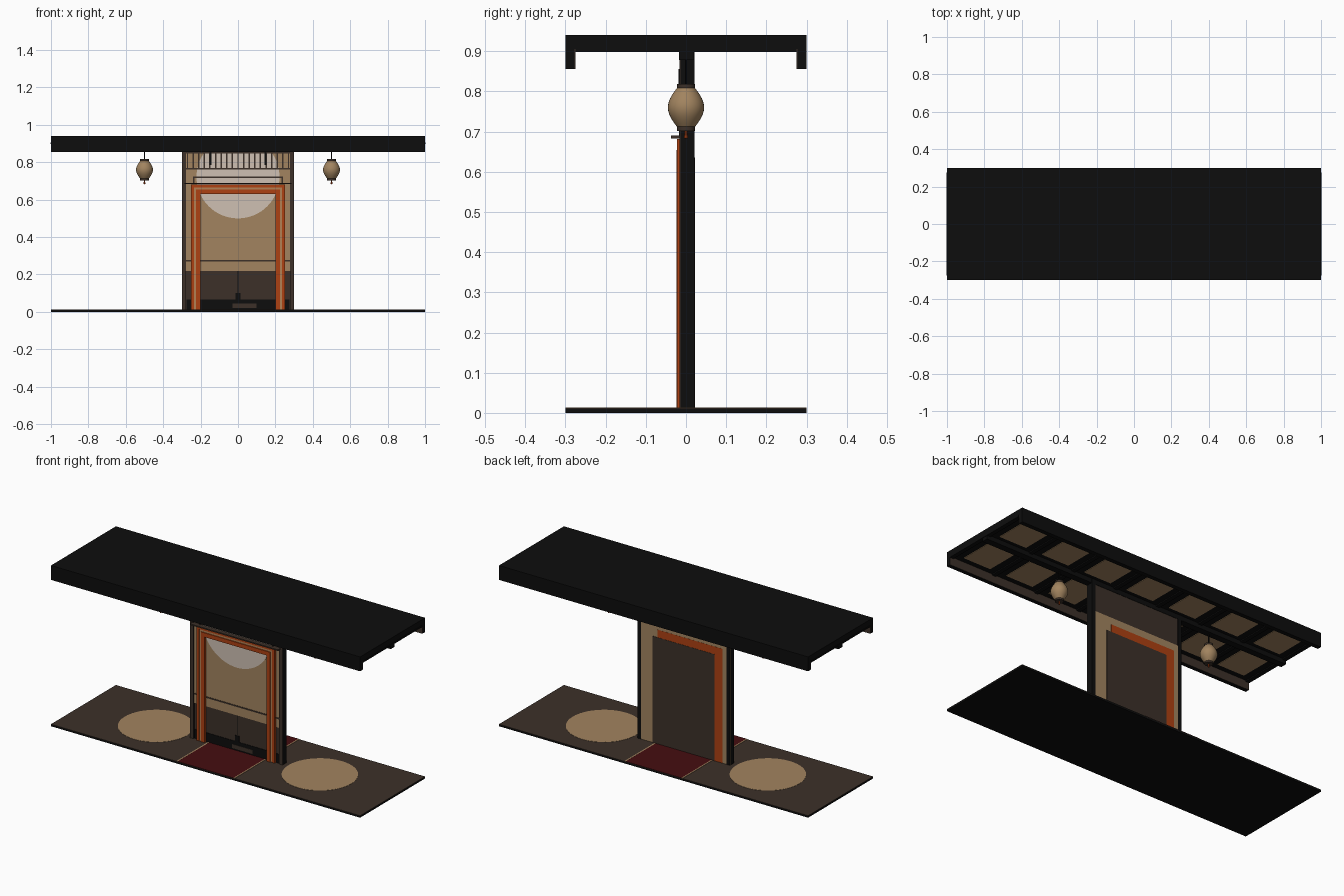
import bpy, bmesh, math

cube = bpy.data.objects.get("Cube")
if cube:
    bpy.data.objects.remove(cube)


def material(name, rgb):
    m = bpy.data.materials.new(name)
    m.use_nodes = True
    col = (*rgb, 1)
    m.diffuse_color = col
    m.node_tree.nodes["Principled BSDF"].inputs["Base Color"].default_value = col
    return m


BLACK = material("black lacquer", (0.004, 0.004, 0.004))
BROWN = material("dark brown wood", (0.045, 0.030, 0.022))
TAN = material("tan paper", (0.36, 0.23, 0.115))
PALE = material("pale moon", (0.62, 0.53, 0.45))
ORANGE = material("burnt orange", (0.42, 0.053, 0.006))
RED = material("deep red", (0.06, 0.004, 0.005))
OLD_GOLD = material("old gold trim", (0.45, 0.22, 0.09))


def finish(name, bm, mat):
    bmesh.ops.recalc_face_normals(bm, faces=bm.faces)
    me = bpy.data.meshes.new(name)
    bm.to_mesh(me)
    bm.free()
    me.materials.append(mat)
    ob = bpy.data.objects.new(name, me)
    bpy.context.collection.objects.link(ob)
    return ob


def box(name, xs, ys, zs, mat):
    bm = bmesh.new()
    bmesh.ops.create_cube(bm, size=1)
    for v in bm.verts:
        v.co = [r[0] if c < 0 else r[1] for c, r in zip(v.co, (xs, ys, zs))]
    return finish(name, bm, mat)


def prism(name, points, offset, mat):
    """Extrude a flat outline by an offset vector."""
    bm = bmesh.new()
    face = bm.faces.new([bm.verts.new(p) for p in points])
    new = bmesh.ops.extrude_face_region(bm, geom=[face])["geom"]
    bmesh.ops.translate(bm, vec=offset, verts=[v for v in new if isinstance(v, bmesh.types.BMVert)])
    return finish(name, bm, mat)


def lathe(name, profile, x, mat, steps=32):
    """Turn (radius, height) points around a vertical axis at x."""
    bm = bmesh.new()
    vs = [bm.verts.new((x + r, 0, z)) for r, z in profile]
    edges = [bm.edges.new(pair) for pair in zip(vs, vs[1:])]
    bmesh.ops.spin(bm, geom=vs + edges, cent=(x, 0, 0), axis=(0, 0, 1), angle=math.tau, steps=steps)
    bmesh.ops.remove_doubles(bm, verts=bm.verts, dist=0.0001)
    ob = finish(name, bm, mat)
    for o in bpy.context.selected_objects:
        o.select_set(False)
    bpy.context.view_layer.objects.active = ob
    ob.select_set(True)
    bpy.ops.object.shade_smooth_by_angle(angle=math.radians(40))
    return ob


def arch(name, outer, inner, ys, top, mat):
    """Square doorway surround standing on the floor, as one U-shaped outline."""
    low = top - (outer - inner)
    pts = [(-outer, 0.012), (-outer, top), (outer, top), (outer, 0.012),
           (inner, 0.012), (inner, low), (-inner, low), (-inner, 0.012)]
    prism(name, [(x, ys[0], z) for x, z in pts], (0, ys[1] - ys[0], 0), mat)


# Floor with round mats and runner
box("floor_base", (-1, 1), (-0.3, 0.3), (0, 0.010), BLACK)
box("floor_top", (-1, 1), (-0.3, 0.3), (0.010, 0.012), BROWN)
box("runner", (-0.18, 0.18), (-0.3, 0.3), (0.012, 0.0135), RED)
for side, s in (("left", 1), ("right", -1)):
    ring = [(0.53 * s + 0.203 * math.cos(a), 0.203 * math.sin(a), 0.012)
            for a in (math.tau * i / 48 for i in range(48))]
    prism(f"{side}_round_mat", ring, (0, 0, 0.0012), TAN)
    box(f"{side}_runner_trim", sorted((0.18 * s, 0.188 * s)), (-0.3, 0.3), (0.012, 0.0138), TAN)

# Roof slab, eaves and coffered ceiling
box("roof_slab", (-1, 1), (-0.3, 0.3), (0.905, 0.94), BLACK)
for side, s in (("back", 1), ("front", -1)):
    box(f"{side}_eave", (-1, 1), sorted((0.3 * s, 0.277 * s)), (0.856, 0.906), BLACK)
    box(f"{side}_eave_lining", (-1, 1), sorted((0.277 * s, 0.275 * s)), (0.856, 0.905), BROWN)
    for i in range(7):
        x = (i - 3) * 0.283
        box(f"{side}_ceiling_panel", (x - 0.088, x + 0.088),
            sorted((0.045 * s, 0.24 * s)), (0.902, 0.906), TAN)
for i in range(8):
    x = (i - 3.5) * 0.283
    box("ceiling_cross_beam", (x - 0.012, x + 0.012), (-0.275, 0.275), (0.898, 0.906), BLACK)
box("ceiling_ridge_beam", (-1, 1), (-0.018, 0.02), (0.878, 0.906), BLACK)

# Wall and posts
box("wall_core", (-0.29, 0.29), (-0.006, 0.018), (0.012, 0.905), BROWN)
box("wall_paper", (-0.28, 0.28), (-0.010, -0.006), (0.22, 0.87), TAN)
for side, s in (("left", 1), ("right", -1)):
    box(f"{side}_post", sorted((0.277 * s, 0.3 * s)), (-0.014, 0.0215), (0.012, 0.905), BLACK)
    box(f"{side}_post_face", sorted((0.277 * s, 0.3 * s)), (-0.016, -0.014), (0.012, 0.905), BROWN)

# Moon disc cut off by the ceiling
moon = [(0.222 * math.cos(a), -0.010, min(0.87, 0.722 + 0.222 * math.sin(a)))
        for a in (math.tau * i / 64 for i in range(64))]
prism("moon", moon, (0, -0.002, 0), PALE)

# Doorway surround in three nested bands
arch("outer_door_frame", 0.252, 0.236, (-0.022, -0.010), 0.682, ORANGE)
arch("door_frame_trim", 0.236, 0.224, (-0.019, -0.010), 0.666, OLD_GOLD)
arch("inner_door_frame", 0.224, 0.2, (-0.024, -0.010), 0.654, ORANGE)
box("door_shelf", (-0.285, 0.285), (-0.037, -0.010), (0.683, 0.690), BROWN)

# Transom lattice over the door
for z, half in ((0.716, 0.24), (0.762, 0.28), (0.848, 0.28)):
    box("transom_rail", (-half, half), (-0.018, -0.010), (z, z + 0.008), BROWN)
for i in range(19):
    x = (i - 9) * 0.03
    box("transom_slat", (x - 0.004, x + 0.004), (-0.016, -0.010), (0.77, 0.85), BROWN)
for s in (1, -1):
    box("transom_stud", sorted((0.232 * s, 0.24 * s)), (-0.018, -0.010), (0.69, 0.72), BROWN)
    box("transom_hanger", sorted((0.142 * s, 0.152 * s)), (-0.019, -0.010), (0.785, 0.856), BLACK)

# Lower door panelling
box("door_rail", (-0.28, 0.28), (-0.012, -0.010), (0.27, 0.278), BROWN)
box("skirting", (-0.275, 0.275), (-0.009, -0.006), (0.012, 0.065), BLACK)
box("skirting_inlay", (-0.03, 0.1), (-0.011, -0.009), (0.022, 0.045), BROWN)
box("door_latch", (-0.014, 0.014), (-0.010, -0.006), (0.065, 0.1), BLACK)
box("door_seam", (-0.002, 0.002), (-0.008, -0.006), (0.1, 0.22), BLACK)

# Back of the wall
box("back_paper", (-0.3, 0.3), (0.018, 0.0205), (0.012, 0.72), TAN)
box("back_orange_side", (-0.25, -0.2), (0.0205, 0.0212), (0.012, 0.68), ORANGE)
box("back_orange_top", (-0.2, 0.17), (0.0205, 0.0212), (0.635, 0.68), ORANGE)
box("back_door", (-0.2, 0.2), (0.0205, 0.0225), (0.012, 0.635), BROWN)

# Hanging lanterns
for side, x in (("left", 0.5), ("right", -0.5)):
    body = [(0.018 + 0.027 * math.sin(math.pi * i / 14), 0.706 + 0.108 * i / 14) for i in range(15)]
    lathe(f"{side}_lantern_body", [(0, 0.706)] + body + [(0, 0.814)], x, TAN)
    for part, z in (("top", 0.808), ("bottom", 0.702)):
        lathe(f"{side}_lantern_{part}_cap", [(0, z), (0.023, z), (0.023, z + 0.01), (0, z + 0.01)], x, BROWN)
    lathe(f"{side}_lantern_cord", [(0.003, 0.815), (0.003, 0.9)], x, BLACK, 8)
    lathe(f"{side}_lantern_tassel", [(0, 0.682), (0.005, 0.684), (0.003, 0.703)], x, ORANGE, 8)
